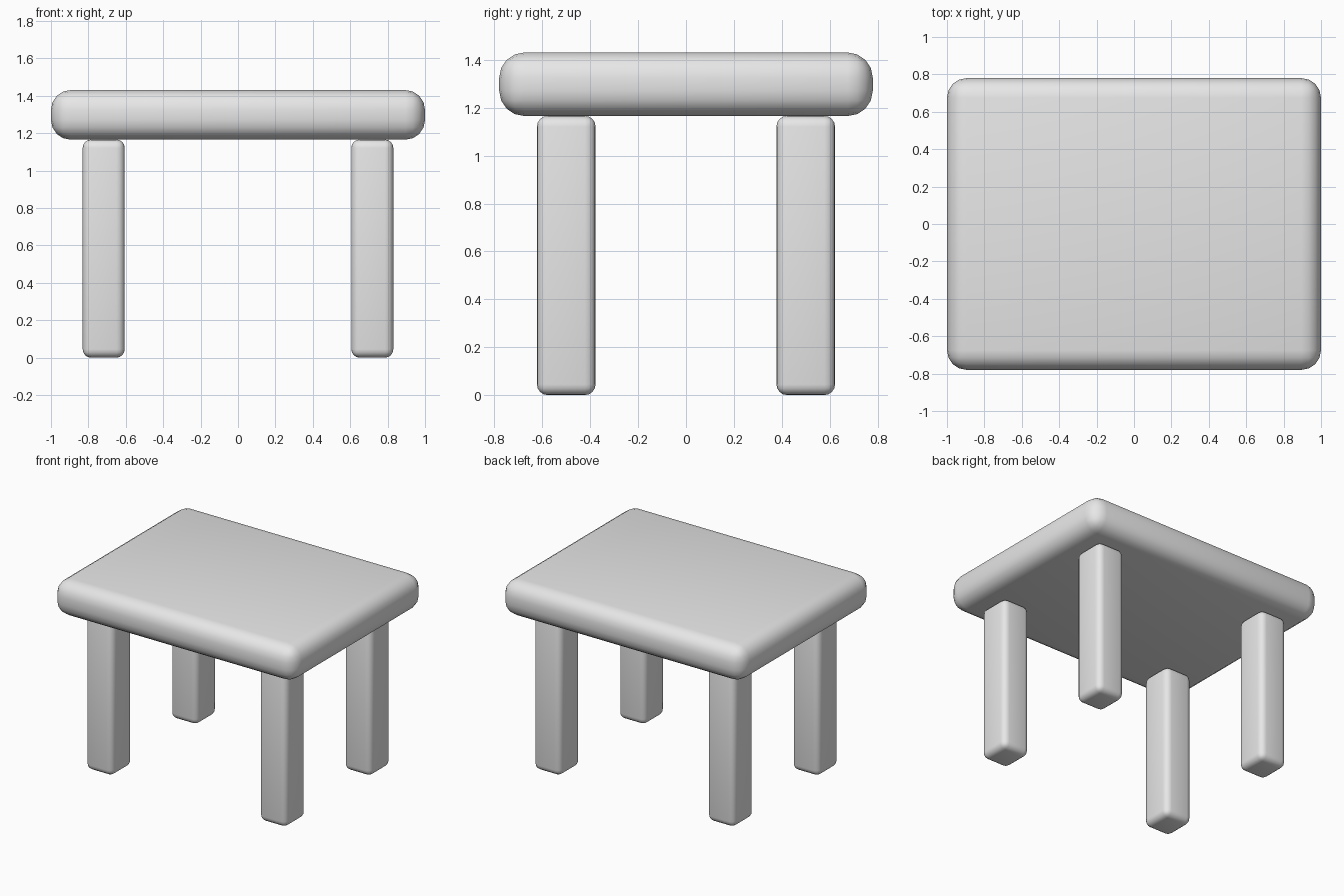
import bpy
import math

default_cube = bpy.data.objects.get("Cube")
if default_cube:
    bpy.data.objects.remove(default_cube, do_unlink=True)

grey = bpy.data.materials.new("plain grey")
grey.use_nodes = True
GREY = (0.8, 0.8, 0.8, 1)
grey.diffuse_color = GREY
grey.node_tree.nodes["Principled BSDF"].inputs["Base Color"].default_value = GREY


def rounded_box(name, centre, size, radius, segments):
    """Box with rounded edges, smooth shaded."""
    bpy.ops.mesh.primitive_cube_add(size=1, location=centre)
    box = bpy.context.object
    box.name = name
    box.scale = size
    bpy.ops.object.transform_apply(location=False, rotation=False, scale=True)
    box.data.materials.append(grey)
    bevel = box.modifiers.new("rounded edges", "BEVEL")
    bevel.width = radius
    bevel.segments = segments
    bevel.limit_method = "NONE"
    bpy.ops.object.modifier_apply(modifier=bevel.name)
    bpy.ops.object.shade_smooth_by_angle(angle=math.radians(40))
    return box


# Thick slab top
rounded_box("table_top", (0, 0, 1.298), (2, 1.56, 0.265), 0.105, 4)

# Four legs, one near each corner
for side, x in (("right", -0.718), ("left", 0.718)):
    for end, y in (("front", -0.5), ("back", 0.5)):
        rounded_box(f"{end}_{side}_leg", (x, y, 0.583), (0.225, 0.245, 1.166), 0.045, 4)
